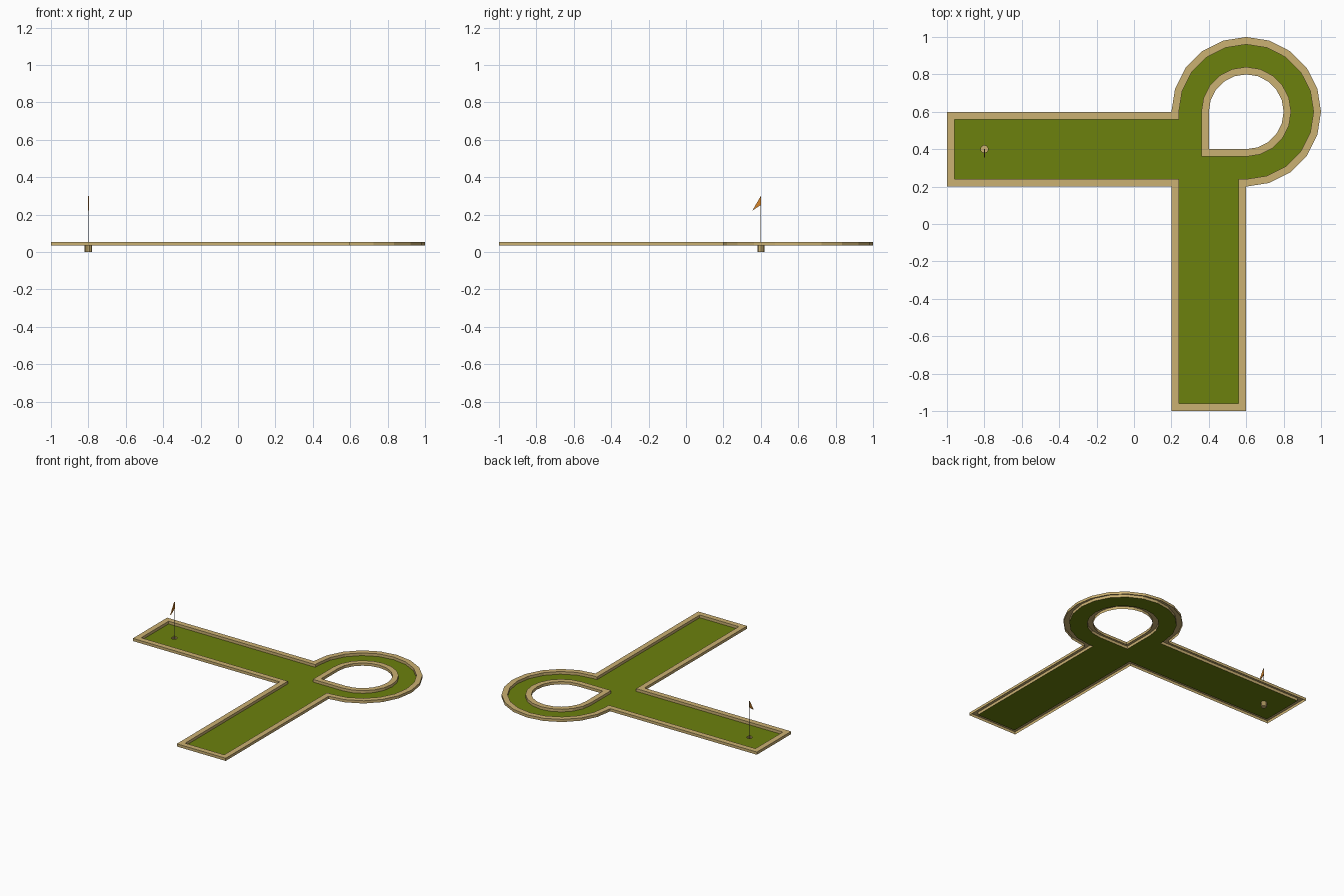
import bpy, bmesh
from math import cos, sin, pi

if "Cube" in bpy.data.objects:
    bpy.data.objects.remove(bpy.data.objects["Cube"])

BASE, TOP = 0.035, 0.055      # turf level and rail top
RAIL = 0.04                   # rail width
CUP = (-0.8, 0.4)


def material(name, rgb):
    m = bpy.data.materials.new(name)
    m.diffuse_color = (*rgb, 1)
    m.use_nodes = True
    m.node_tree.nodes["Principled BSDF"].inputs["Base Color"].default_value = m.diffuse_color
    return m


wood = material("tan wood", (0.60, 0.44, 0.17))
turf = material("grass green", (0.15, 0.22, 0.004))
orange = material("flag orange", (0.68, 0.24, 0.025))
grey = material("pole grey", (0.25, 0.22, 0.18))


def finish(name, bm, mat):
    bmesh.ops.remove_doubles(bm, verts=bm.verts, dist=1e-5)
    mesh = bpy.data.meshes.new(name)
    bm.to_mesh(mesh)
    bm.free()
    mesh.materials.append(mat)
    ob = bpy.data.objects.new(name, mesh)
    bpy.context.collection.objects.link(ob)
    return ob


def arc(r):
    # three quarters of a 20-sided circle, from south round to west
    return [(0.6 + r * cos(a), 0.6 + r * sin(a))
            for a in (-pi / 2 + i * pi / 10 for i in range(16))]


def track(d):
    # course outline moved inwards by d
    return [(-1 + d, 0.2 + d), (0.2 + d, 0.2 + d), (0.2 + d, -1 + d),
            (0.6 - d, -1 + d), (0.6 - d, 0.2 + d), *arc(0.4 - d),
            (0.2 + d, 0.6 - d), (-1 + d, 0.6 - d)]


def island(r):
    # teardrop in the middle of the loop
    return [(0.6 - r, 0.6 - r), *arc(r)]


def circle(r, n=10):
    return [(CUP[0] + r * cos(2 * pi * i / n), CUP[1] + r * sin(2 * pi * i / n))
            for i in range(n)]


def rail(name, outer, inner):
    # rail open underneath: outside wall, top and inside wall
    bm = bmesh.new()
    rings = [[bm.verts.new((*p, z)) for p in loop]
             for loop, z in ((outer, BASE), (outer, TOP), (inner, TOP), (inner, BASE))]
    n = len(outer)
    for lo, hi in zip(rings, rings[1:]):
        for i in range(n):
            j = (i + 1) % n
            bm.faces.new((lo[i], lo[j], hi[j], hi[i]))
    return finish(name, bm, wood)


# Rails round the course and round the island
rail("outer_rail", track(0), track(RAIL))
rail("island_rail", island(0.24), island(0.24 - RAIL))

# Turf with openings for the island and the cup
bm = bmesh.new()
for loop in (track(RAIL), island(0.24), circle(0.02)):
    vs = [bm.verts.new((*p, BASE)) for p in loop]
    for i, v in enumerate(vs):
        bm.edges.new((v, vs[(i + 1) % len(vs)]))
bmesh.ops.triangle_fill(bm, edges=bm.edges[:], use_beauty=True, normal=(0, 0, 1))
for f in bm.faces:
    f.normal_update()
    if f.normal.z < 0:
        f.normal_flip()
finish("turf", bm, turf)

# Cup sunk below the turf, open at the top
bm = bmesh.new()
low = [bm.verts.new((*p, 0)) for p in circle(0.02)]
high = [bm.verts.new((*p, BASE)) for p in circle(0.02)]
for i in range(10):
    j = (i + 1) % 10
    bm.faces.new((low[i], low[j], high[j], high[i]))
bm.faces.new(low[::-1])
finish("cup", bm, wood)

# Flag pole
bpy.ops.mesh.primitive_cylinder_add(vertices=6, radius=0.002, depth=0.299,
                                    location=(*CUP, 0.1505))
pole = bpy.context.object
pole.name = "flag_pole"
pole.data.materials.append(grey)

# Drooping triangular flag, a thin prism
bm = bmesh.new()
tri = [(0.4, 0.30), (0.355, 0.222), (0.4, 0.252)]
a, b = ([bm.verts.new((CUP[0] + x, y, z)) for y, z in tri] for x in (-0.003, 0.003))
bm.faces.new(a)
bm.faces.new(b)
for i in range(3):
    j = (i + 1) % 3
    bm.faces.new((a[i], a[j], b[j], b[i]))
bmesh.ops.recalc_face_normals(bm, faces=bm.faces)
finish("flag", bm, orange)
